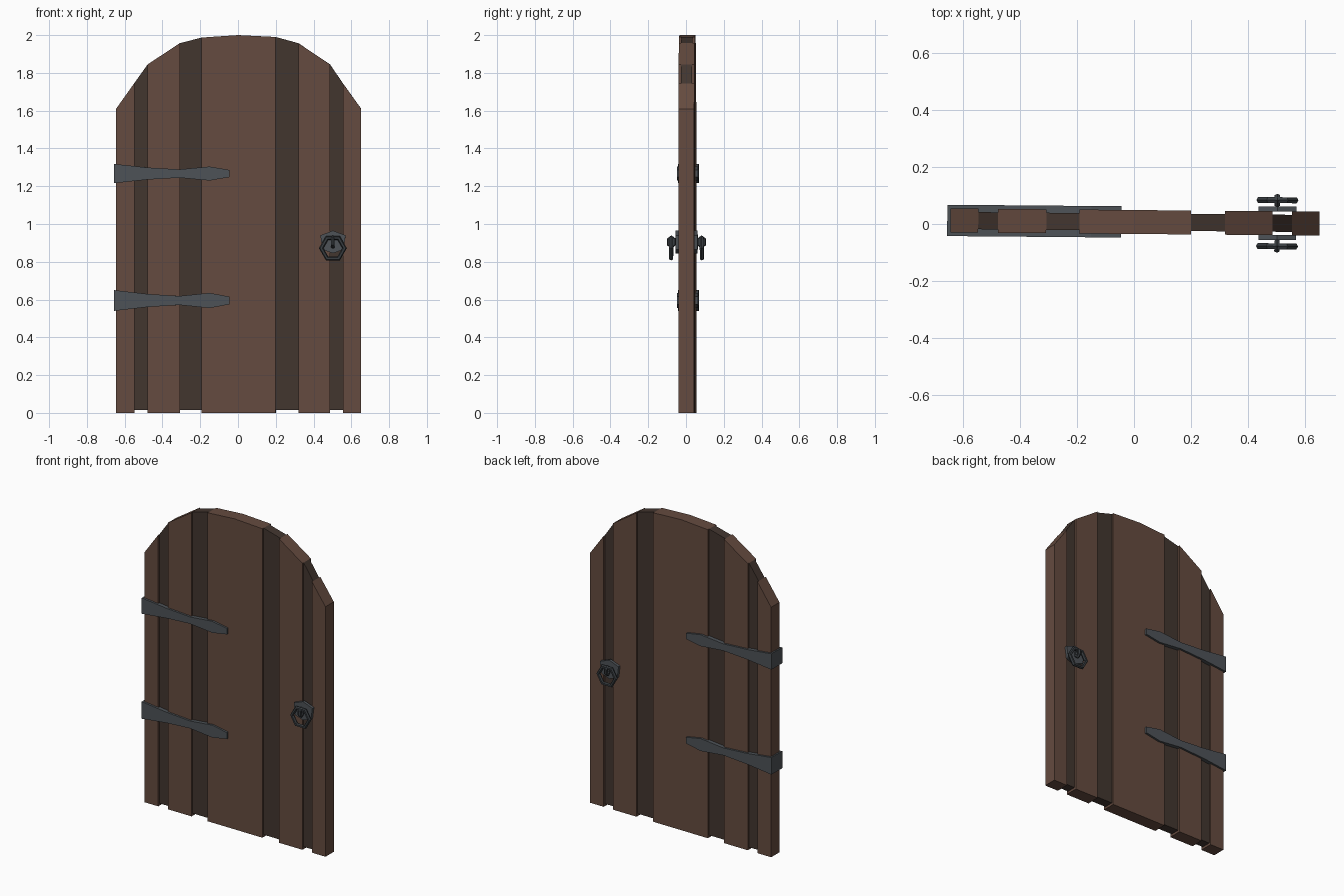
import bpy, bmesh, math
from mathutils import Matrix

if "Cube" in bpy.data.objects:
    bpy.data.objects.remove(bpy.data.objects["Cube"])

def mat(name, c):
    m = bpy.data.materials.new(name)
    m.diffuse_color = (*c, 1)
    m.use_nodes = True
    m.node_tree.nodes["Principled BSDF"].inputs["Base Color"].default_value = m.diffuse_color
    return m

WOOD = mat("wood", (0.13, 0.07, 0.05))
DARK = mat("dark_wood", (0.055, 0.036, 0.028))
IRON = mat("iron", (0.075, 0.085, 0.095))
BLACK = mat("dark_iron", (0.04, 0.047, 0.053))
# the whole door is turned very slightly
TURN = Matrix.Translation((0, 0.007, 0)) @ Matrix.Rotation(-0.0085, 4, 'Z')

def finish(name, bm, m):
    bmesh.ops.recalc_face_normals(bm, faces=bm.faces)
    me = bpy.data.meshes.new(name)
    bm.to_mesh(me)
    bm.free()
    me.materials.append(m)
    ob = bpy.data.objects.new(name, me)
    ob.matrix_world = TURN
    bpy.context.collection.objects.link(ob)

def slab(name, outline, y0, y1, m):
    """Extrude an x-z outline from y0 to y1."""
    bm = bmesh.new()
    a = [bm.verts.new((x, y0, z)) for x, z in outline]
    b = [bm.verts.new((x, y1, z)) for x, z in outline]
    bm.faces.new(a)
    bm.faces.new(b[::-1])
    n = len(a)
    for i in range(n):
        j = (i + 1) % n
        bm.faces.new((a[i], b[i], b[j], a[j]))
    finish(name, bm, m)

def ring(name, centre, rad_a, rad_b, tube, axis, m, segs=6, sides=6):
    """Low-poly ring around the y or x axis."""
    bm = bmesh.new()
    cx, cy, cz = centre
    rows = []
    for i in range(segs):
        t = 2 * math.pi * i / segs
        row = []
        for k in range(sides):
            p = 2 * math.pi * k / sides
            u = (rad_a + tube * math.cos(p)) * math.cos(t)
            v = (rad_b + tube * math.cos(p)) * math.sin(t)
            w = tube * math.sin(p)
            co = (cx + u, cy + w, cz + v) if axis == 'Y' else (cx + w, cy + v, cz + u)
            row.append(bm.verts.new(co))
        rows.append(row)
    for i in range(segs):
        r, s = rows[i], rows[(i + 1) % segs]
        for k in range(sides):
            l = (k + 1) % sides
            bm.faces.new((r[k], s[k], s[l], r[l]))
    finish(name, bm, m)

# planks: arch points grouped per board, wide boards proud of the dark ones
arch = [(-0.645, 1.61), (-0.547, 1.748), (-0.478, 1.845), (-0.308, 1.957),
        (-0.192, 1.987), (0.2, 1.99), (0.32, 1.957), (0.487, 1.845),
        (0.555, 1.745), (0.652, 1.61)]
for i in range(len(arch) - 1):
    l, r = arch[i], arch[i + 1]
    proud = i % 2 == 0
    top = [l, (0, 2.0), r] if i == 4 else [l, r]
    base = 0 if proud else 0.015
    d = 0.042 if proud else 0.03
    slab("plank" if proud else "recessed_plank",
         [(l[0], base)] + top + [(r[0], base)], -d, d, WOOD if proud else DARK)

# strap hinges wrapping the left edge
half = [(-0.656, 0.051), (-0.48, 0.032), (-0.31, 0.022), (-0.15, 0.037), (-0.045, 0.019)]
for z, s in ((1.267, 1.0), (0.595, 1.08)):
    outline = [(x, z + h * s) for x, h in half] + [(x, z - h * s) for x, h in half[::-1]]
    slab("strap_hinge", outline, -0.055, 0.055, IRON)

# handles on both sides: plate, staple and hanging ring
plate = [(0.437, 0.94), (0.503, 0.965), (0.57, 0.94), (0.56, 0.865), (0.503, 0.845), (0.446, 0.865)]
for s in (-1, 1):
    slab("handle_plate", plate, s * 0.041, s * 0.059, IRON)
    ring("handle_staple", (0.503, s * 0.08, 0.905), 0.024, 0.016, 0.011, 'X', BLACK)
    ring("handle_ring", (0.503, s * 0.081, 0.872), 0.062, 0.062, 0.012, 'Y', BLACK)
